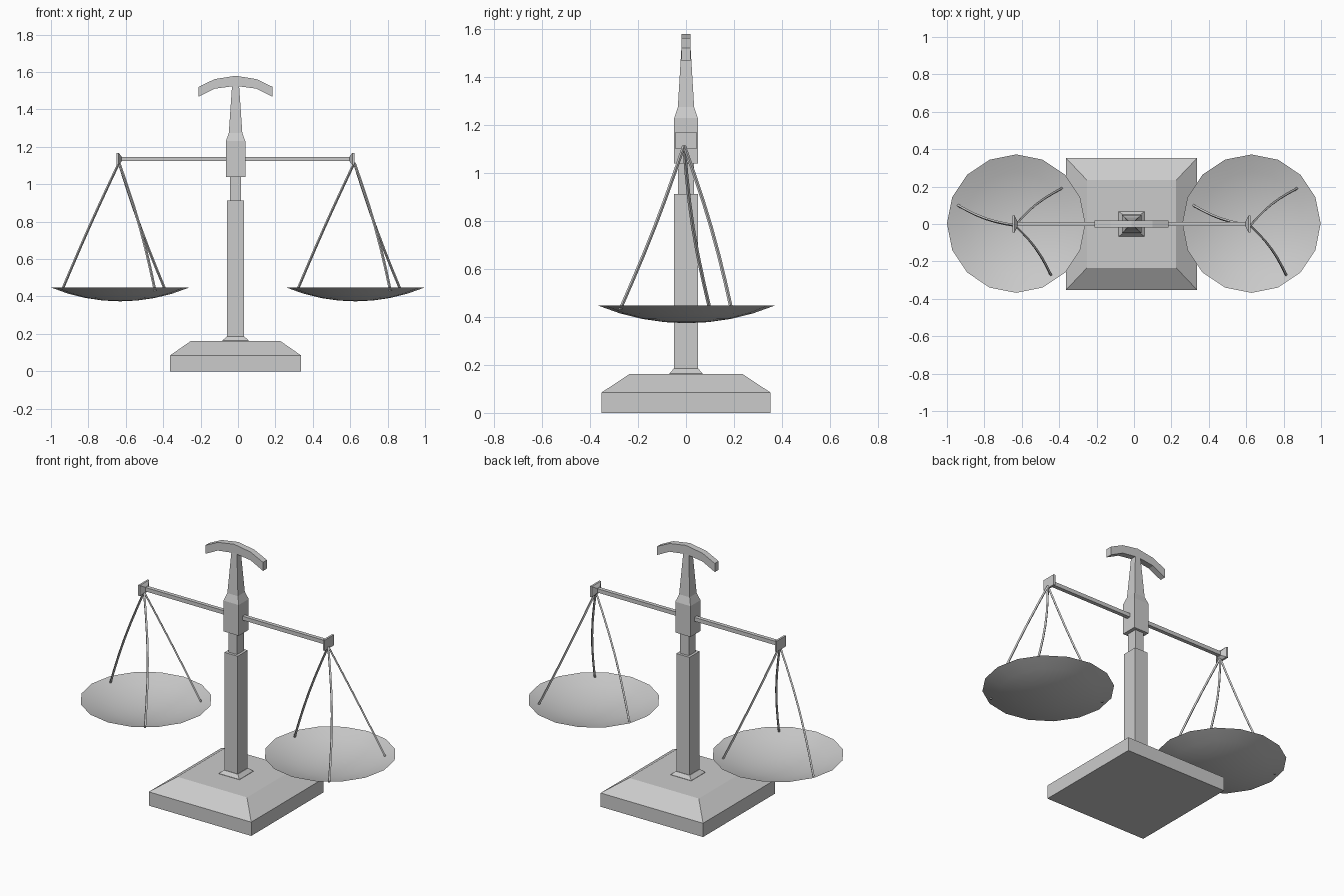
import bpy, bmesh, math
from mathutils import Vector

if "Cube" in bpy.data.objects:
    bpy.data.objects.remove(bpy.data.objects["Cube"])

CX = -0.013          # column axis
PANS = (-0.63, 0.628)
BEAM_Z = 1.135


def finish(name, bm, smooth=False):
    bmesh.ops.recalc_face_normals(bm, faces=bm.faces)
    me = bpy.data.meshes.new(name)
    bm.to_mesh(me)
    bm.free()
    ob = bpy.data.objects.new(name, me)
    bpy.context.collection.objects.link(ob)
    for p in me.polygons:
        p.use_smooth = smooth
    return ob


def loft(name, rings):
    """Skin a list of closed rings of points and cap both ends."""
    bm = bmesh.new()
    loops = [[bm.verts.new(p) for p in r] for r in rings]
    n = len(loops[0])
    for a, b in zip(loops, loops[1:]):
        for i in range(n):
            j = (i + 1) % n
            bm.faces.new((a[i], a[j], b[j], b[i]))
    bm.faces.new(loops[0])
    bm.faces.new(loops[-1])
    return finish(name, bm)


CORNERS = ((-1, -1), (1, -1), (1, 1), (-1, 1))


def tower(name, sections):
    """Rectangular sections (half x, half y, z) stacked on the column axis."""
    return loft(name, [[(CX + sx * hx, sy * hy, z) for sx, sy in CORNERS]
                       for hx, hy, z in sections])


def rail(name, sections):
    """Rectangular sections (x, half y, half z) along the beam."""
    return loft(name, [[(x, sy * hy, BEAM_Z + sz * hz) for sy, sz in CORNERS]
                       for x, hy, hz in sections])


# Base and column
tower("base", [(.35, .352, 0), (.35, .352, .085), (.238, .234, .163)])
tower("column_foot", [(.07, .068, .16), (.07, .068, .165), (.048, .051, .185)])
tower("column", [(.045, .049, .17), (.045, .049, .912)])
tower("upper_column", [(.03, .033, .90), (.03, .033, 1.05)])
tower("collar_and_neck", [(.052, .049, 1.04), (.052, .049, 1.23),
                          (.036, .034, 1.275), (.018, .018, 1.54)])

# Curved handle on top
arc = [(-.197, 1.521, 1.468), (-.112, 1.562, 1.511), (0, 1.58, 1.526),
       (.112, 1.562, 1.511), (.197, 1.521, 1.468)]
loft("handle", [[(CX + x, -.019, lo), (CX + x, .019, lo),
                 (CX + x, .019, hi), (CX + x, -.019, hi)] for x, hi, lo in arc])

# Beam with flared end plates
rail("beam", [(-.64, .012, .012), (.615, .012, .012)])
for side, label in ((-1, "left"), (1, "right")):
    xs = [CX + side * d for d in (.610, .625, .637)]
    rail(label + "_end_plate", [(xs[0], .014, .014), (xs[1], .045, .033), (xs[2], .045, .033)])


# Shallow 16-sided pan: part of a sphere, open on top
def pan(name, cx):
    bm = bmesh.new()
    r_max, depth, bottom, n = .37, .074, .374, 16
    big = (r_max ** 2 + depth ** 2) / (2 * depth)
    prev = None
    centre = bm.verts.new((cx, .002, bottom))
    for f in (.25, .5, .75, 1):
        r = r_max * f
        z = bottom + big - math.sqrt(big * big - r * r)
        ring = [bm.verts.new((cx + r * math.cos(2 * math.pi * i / n),
                              .002 + r * math.sin(2 * math.pi * i / n), z)) for i in range(n)]
        for i in range(n):
            j = (i + 1) % n
            if prev:
                bm.faces.new((prev[i], ring[i], ring[j], prev[j]))
            else:
                bm.faces.new((centre, ring[i], ring[j]))
        prev = ring
    return finish(name, bm, smooth=True)


# Hanging wire: thin square tube, bowed slightly sideways
def wire(name, cx, dx, dy):
    top, end = Vector((cx - .006, -.008, 1.115)), Vector((cx + dx, dy, .43))
    side = Vector((-dy, dx, 0)).normalized()
    rings = []
    for k in range(7):
        t = k / 6
        p = top.lerp(end, t) + side * .018 * math.sin(math.pi * t)
        rings.append([(p.x + .0075 * math.cos(a), p.y + .0075 * math.sin(a), p.z)
                      for a in (i * math.pi / 2 for i in range(4))])
    return loft(name, rings)


for cx, label in zip(PANS, ("left", "right")):
    pan(label + "_pan", cx)
    for i, (dx, dy) in enumerate(((-.312, .1), (.243, .19), (.187, -.275))):
        wire(f"{label}_wire_{i + 1}", cx, dx, dy)
